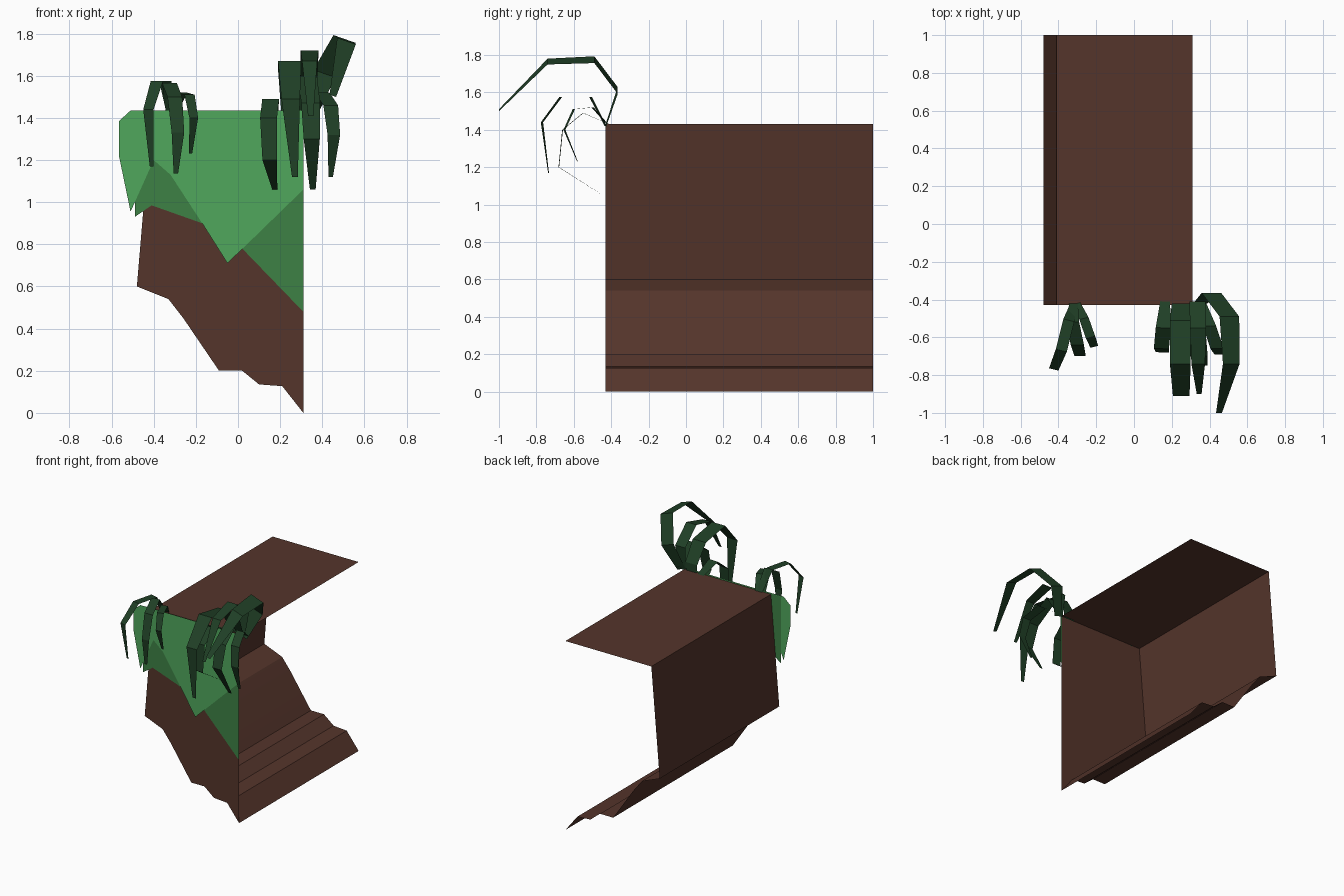
import bpy
from mathutils import Vector


def material(name, rgb):
    m = bpy.data.materials.new(name)
    m.diffuse_color = (*rgb, 1)
    return m


DIRT = material("dirt", (0.09, 0.035, 0.024))
GRASS = material("light grass", (0.08, 0.39, 0.107))
GRASS_DARK = material("dark grass", (0.048, 0.22, 0.06))
BLADE = material("blade green", (0.014, 0.05, 0.019))


def make(name, verts, faces, mat):
    me = bpy.data.meshes.new(name)
    me.from_pydata([tuple(v) for v in verts], [], faces)
    me.materials.append(mat)
    ob = bpy.data.objects.new(name, me)
    bpy.context.collection.objects.link(ob)
    return ob


def sheet(name, outline, y, mat):
    """Flat front-facing polygon from an x, z outline."""
    return make(name, [(x, y, z) for x, z in outline], [list(range(len(outline)))], mat)


# Cliff block: front face plus a shell swept back, open at right and rear
FRONT, BACK = -0.43, 1.0
profile = [(0.31, 1.43), (-0.41, 1.43), (-0.48, 0.60), (-0.33, 0.54), (-0.26, 0.45),
           (-0.09, 0.20), (0.02, 0.20), (0.10, 0.135), (0.21, 0.127), (0.31, 0.0)]
sheet("cliff_front", profile, FRONT, DIRT)
n = len(profile)
shell = make("cliff_shell",
             [(x, y, z) for y in (FRONT, BACK) for x, z in profile],
             [(i, n + i, n + i + 1, i + 1) for i in range(n - 1)], DIRT)
bpy.context.view_layer.objects.active = shell
shell.select_set(True)
bpy.ops.object.shade_smooth_by_angle(angle=0.45)

# Two overlapping layers of hanging turf
sheet("turf_back_layer",
      [(0.31, 1.432), (-0.49, 1.432), (-0.49, 0.93), (-0.41, 0.985), (-0.17, 0.90),
       (0.02, 0.78), (0.31, 0.48)], FRONT - 0.004, GRASS_DARK)
sheet("turf_front_layer",
      [(0.31, 1.435), (-0.51, 1.435), (-0.565, 1.385), (-0.565, 1.22), (-0.51, 0.955),
       (-0.40, 1.20), (-0.32, 1.13), (-0.17, 0.90), (-0.05, 0.71), (0.31, 1.06)],
      FRONT - 0.01, GRASS)


def blade(name, path, width, across=(1, 0, 0)):
    """Flat tapered strip following a bent path."""
    side = Vector(across).normalized()
    taper = [0.65, 1.0, 1.0, 0.85, 0.3] if len(path) == 5 else [0.8, 0.9, 1, 1, 0.8, 0.25]
    verts = []
    for p, t in zip(path, taper):
        verts += [Vector(p) - side * width * t / 2, Vector(p) + side * width * t / 2]
    make(name, verts, [(2 * i, 2 * i + 1, 2 * i + 3, 2 * i + 2)
                       for i in range(len(path) - 1)], BLADE)


# Right tuft
blade("tall_blade", [(0.34, -0.43, 1.42), (0.41, -0.365, 1.61), (0.505, -0.49, 1.775),
                     (0.515, -0.74, 1.765), (0.45, -1.0, 1.505)], 0.11, (1, 0, -0.35))
blade("wide_blade", [(0.25, -0.42, 1.42), (0.25, -0.42, 1.49), (0.245, -0.51, 1.63),
                     (0.245, -0.74, 1.67), (0.25, -0.91, 1.49), (0.27, -0.91, 1.12)], 0.11)
blade("upright_blade", [(0.33, -0.43, 1.42), (0.335, -0.41, 1.60), (0.34, -0.55, 1.72),
                        (0.34, -0.74, 1.67), (0.345, -0.90, 1.41)], 0.085)
blade("drooping_blade", [(0.32, -0.43, 1.43), (0.33, -0.52, 1.60), (0.345, -0.70, 1.47),
                         (0.35, -0.75, 1.30), (0.355, -0.60, 1.06)], 0.09)
blade("inner_blade", [(0.165, -0.41, 1.43), (0.155, -0.55, 1.49), (0.145, -0.66, 1.40),
                      (0.15, -0.68, 1.20), (0.175, -0.46, 1.06)], 0.08, (1, -0.05, 0))
blade("outer_blade", [(0.36, -0.42, 1.43), (0.40, -0.54, 1.52), (0.44, -0.66, 1.46),
                      (0.455, -0.69, 1.32), (0.44, -0.61, 1.12)], 0.07)

# Left tuft
blade("left_outer_blade", [(-0.32, -0.43, 1.42), (-0.345, -0.51, 1.575), (-0.385, -0.67, 1.575),
                           (-0.425, -0.77, 1.44), (-0.41, -0.735, 1.17)], 0.06, (1, -0.25, 0))
blade("left_middle_blade", [(-0.32, -0.42, 1.43), (-0.325, -0.52, 1.565), (-0.30, -0.64, 1.50),
                            (-0.285, -0.70, 1.33), (-0.295, -0.68, 1.135)], 0.07)
blade("left_inner_blade", [(-0.30, -0.42, 1.43), (-0.265, -0.50, 1.52), (-0.23, -0.60, 1.51),
                           (-0.21, -0.65, 1.40), (-0.225, -0.58, 1.23)], 0.05, (1, 0.25, 0))
